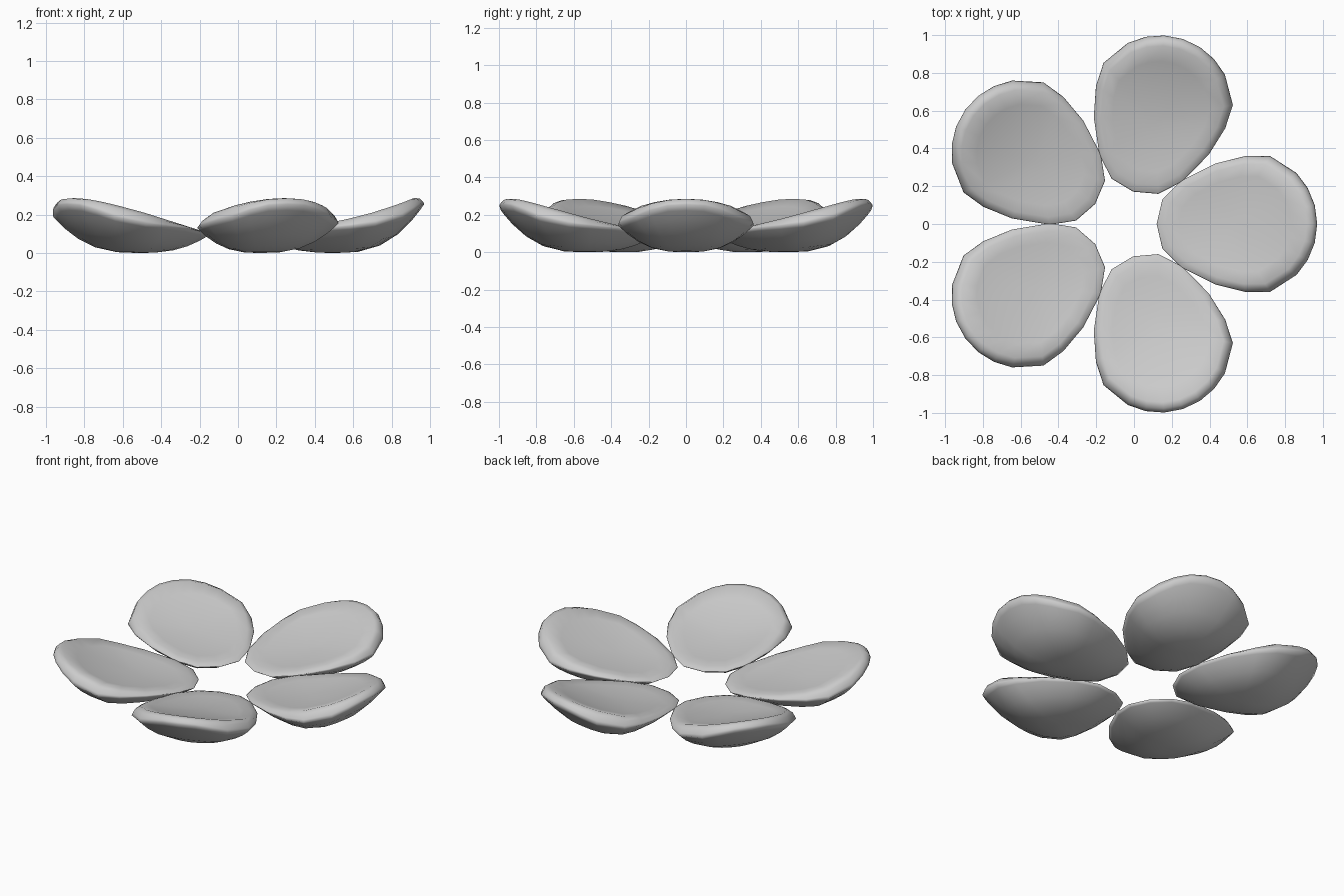
import bpy, bmesh, math

if "Cube" in bpy.data.objects:
    bpy.data.objects.remove(bpy.data.objects["Cube"])

CENTRE_X = -0.06          # hub of the flower
CORE = 0.57               # local radius of each petal's lowest point

# half outline of one petal, tip to inner end: local x, y, edge height
HALF = [(1.03, 0, .255), (1.017, .10, .25), (.98, .19, .225), (.92, .27, .19),
        (.78, .36, .155), (.65, .36, .142), (.49, .32, .13), (.31, .23, .108),
        (.21, .13, .092), (.18, 0, .088)]
OUTLINE = HALF + [(x, -y, z) for x, y, z in HALF[-2:0:-1]]


def top_height(x):
    """Upper surface curls up lengthwise towards the tip."""
    u = (x - .18) / .85
    return .10 + .12 * u + .09 * u ** 3


def under(x, z, f):
    return z * f ** 2.7


def upper(x, z, f):
    if f > .88:                                   # rounded rim
        t = (f - .88) / .12
        return top_height(x) * (1 - t * t) + z * t * t
    return top_height(x) - .02 * (1 - (f / .88) ** 2)   # shallow dish


def ring(bm, f, height):
    verts = []
    for x, y, z in OUTLINE:
        px = CORE + (x - CORE) * f
        verts.append(bm.verts.new((px, y * f, height(px, z, f))))
    return verts


def make_petal(index):
    bm = bmesh.new()
    # rings run from the underside, round the rim, and into the dish
    rings = [ring(bm, f, under) for f in (.25, .5, .7, .86, .95)]
    rings += [ring(bm, f, upper) for f in (1, .985, .95, .88, .7, .45, .2)]
    n = len(OUTLINE)
    for a, b in zip(rings, rings[1:]):
        for i in range(n):
            j = (i + 1) % n
            bm.faces.new((a[i], a[j], b[j], b[i]))
    for loop, z in ((rings[0], 0), (rings[-1], top_height(CORE) - .02)):
        mid = bm.verts.new((CORE, 0, z))
        for i in range(n):
            bm.faces.new((mid, loop[i], loop[(i + 1) % n]))
    bmesh.ops.recalc_face_normals(bm, faces=bm.faces)
    for face in bm.faces:
        face.smooth = True
    mesh = bpy.data.meshes.new(f"petal_{index + 1}")
    bm.to_mesh(mesh)
    bm.free()
    petal = bpy.data.objects.new(mesh.name, mesh)
    petal.location = (CENTRE_X, 0, 0)
    petal.rotation_euler.z = math.radians(72 * index)
    bpy.context.collection.objects.link(petal)


# five petals around the open centre
for k in range(5):
    make_petal(k)
